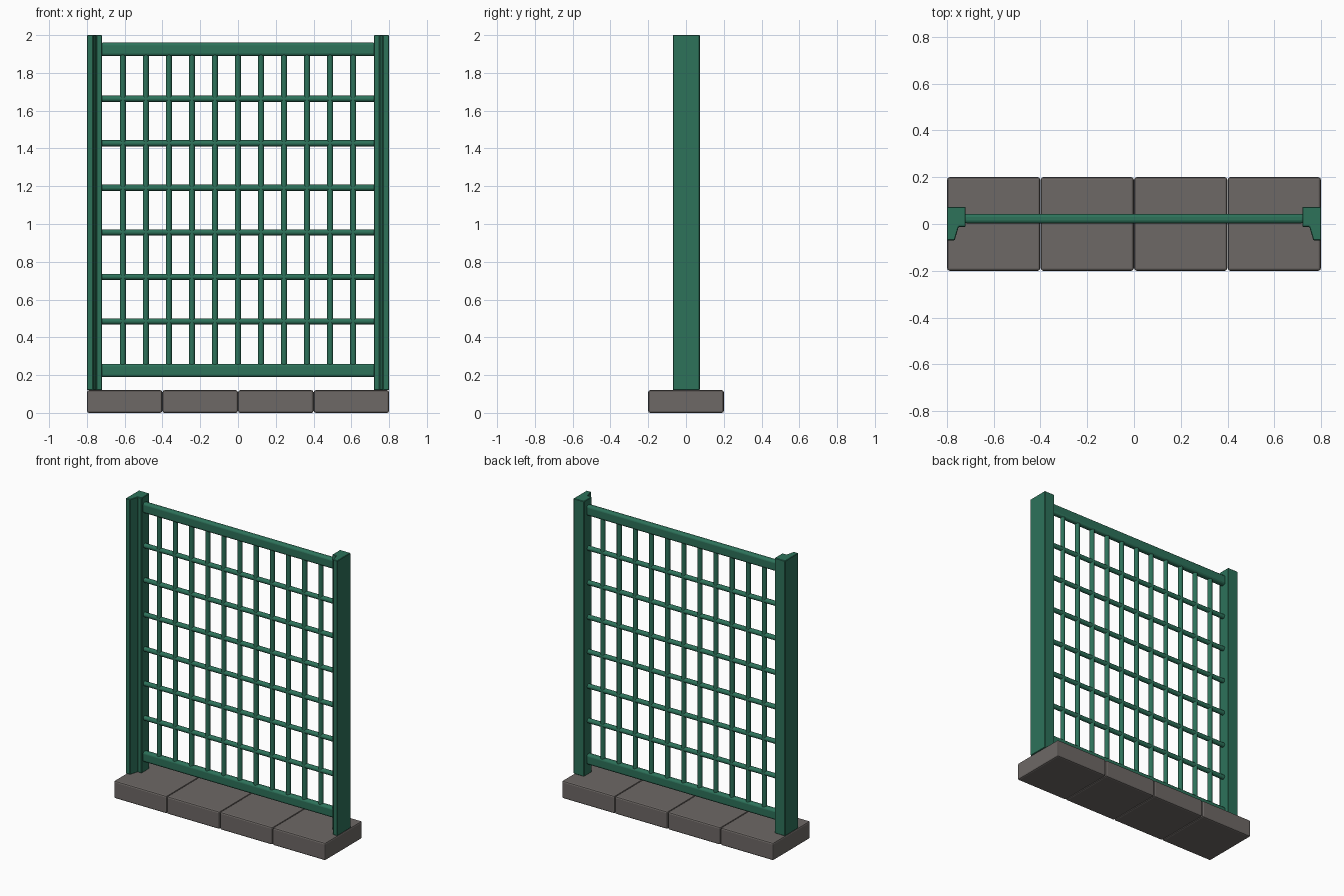
import bpy, bmesh, math
from mathutils import Matrix

cube = bpy.data.objects.get("Cube")
if cube:
    bpy.data.objects.remove(cube)


def material(name, rgb):
    m = bpy.data.materials.new(name)
    m.use_nodes = True
    color = (*rgb, 1)
    m.diffuse_color = color
    m.node_tree.nodes["Principled BSDF"].inputs["Base Color"].default_value = color
    return m


green = material("painted green", (0.026, 0.168, 0.102))
stone = material("grey stone", (0.155, 0.14, 0.132))


def finish(name, bm, mat, bevel=0, segments=2, smooth=False):
    bmesh.ops.recalc_face_normals(bm, faces=bm.faces)
    mesh = bpy.data.meshes.new(name)
    bm.to_mesh(mesh)
    bm.free()
    mesh.materials.append(mat)
    ob = bpy.data.objects.new(name, mesh)
    bpy.context.collection.objects.link(ob)
    if bevel:
        mod = ob.modifiers.new("soft edges", 'BEVEL')
        mod.width, mod.segments = bevel, segments
    if smooth:
        bpy.ops.object.select_all(action='DESELECT')
        ob.select_set(True)
        bpy.context.view_layer.objects.active = ob
        bpy.ops.object.shade_smooth_by_angle(angle=math.radians(40))
    return ob


def box(name, size, center, mat, bevel, segments=2, smooth=False):
    bm = bmesh.new()
    bmesh.ops.create_cube(bm, size=1, matrix=Matrix.Translation(center) @ Matrix.Diagonal((*size, 1)))
    return finish(name, bm, mat, bevel, segments, smooth)


def rod(name, length, center, axis, radius=0.016):
    bm = bmesh.new()
    turn = Matrix.Rotation(math.pi / 2, 4, 'Y') if axis == 'X' else Matrix.Identity(4)
    bmesh.ops.create_cone(bm, cap_ends=True, segments=12, radius1=radius, radius2=radius,
                          depth=length, matrix=Matrix.Translation(center) @ turn)
    return finish(name, bm, green, smooth=True)


# Stone footing blocks
for i in range(4):
    box(f"base_block_{i + 1}", (0.398, 0.4, 0.12), (-0.6 + 0.4 * i, 0, 0.06), stone, 0.01)

# Side posts: stepped profile with a tapered front lip
profile = [(0.8, 0.073), (0.72, 0.073), (0.72, -0.012), (0.75, -0.012), (0.767, -0.07), (0.8, -0.07)]
for side, name in ((1, "left_post"), (-1, "right_post")):
    bm = bmesh.new()
    face = bm.faces.new([bm.verts.new((side * x, y, 0.12)) for x, y in profile])
    top = bmesh.ops.extrude_face_region(bm, geom=[face])
    bmesh.ops.translate(bm, vec=(0, 0, 1.88), verts=[v for v in top["geom"] if isinstance(v, bmesh.types.BMVert)])
    finish(name, bm, green, 0.003, 1)

# Top and bottom rails
mid_y = 0.023
for name, z in (("bottom_rail", 0.225), ("top_rail", 1.925)):
    box(name, (1.46, 0.04, 0.07), (0, mid_y, z), green, 0.014, 3, True)

# Lattice of thin rods
for i in range(11):
    rod(f"upright_rod_{i + 1}", 1.68, (-0.61 + 0.122 * i, mid_y, 1.075), 'Z')
for i in range(6):
    rod(f"cross_rod_{i + 1}", 1.46, (0, mid_y, 0.485 + 0.2356 * i), 'X')
